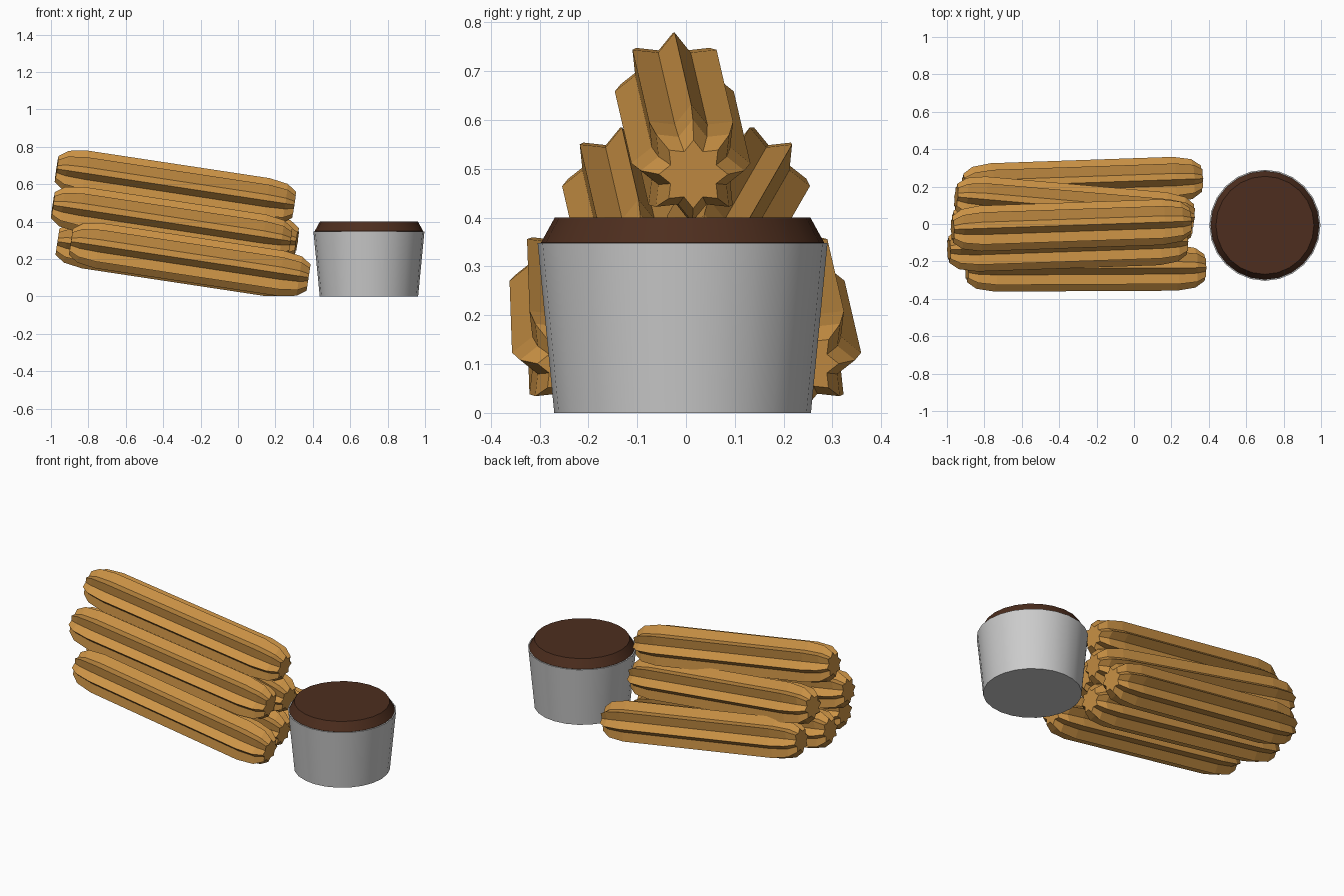
import bpy, bmesh, math
from mathutils import Matrix, Vector

if "Cube" in bpy.data.objects:
    bpy.data.objects.remove(bpy.data.objects["Cube"])


def material(name, rgb):
    m = bpy.data.materials.new(name)
    m.diffuse_color = (*rgb, 1)
    m.use_nodes = True
    m.node_tree.nodes["Principled BSDF"].inputs["Base Color"].default_value = m.diffuse_color
    return m


dough = material("fried_dough", (0.60, 0.29, 0.06))
chocolate = material("chocolate", (0.075, 0.027, 0.013))


def loft(name, rings, mat=None):
    """Skin a list of closed rings and cap both ends."""
    bm = bmesh.new()
    loops = [[bm.verts.new(p) for p in r] for r in rings]
    n = len(loops[0])
    for a, b in zip(loops, loops[1:]):
        for i in range(n):
            j = (i + 1) % n
            bm.faces.new((a[i], a[j], b[j], b[i]))
    bm.faces.new(loops[0][::-1])
    bm.faces.new(loops[-1])
    bmesh.ops.recalc_face_normals(bm, faces=bm.faces)
    me = bpy.data.meshes.new(name)
    bm.to_mesh(me)
    bm.free()
    ob = bpy.data.objects.new(name, me)
    bpy.context.collection.objects.link(ob)
    if mat:
        me.materials.append(mat)
    return ob


# Fluted pastry stick: eight-pointed star section with rounded ends
LENGTH, TIP, VALLEY, POINTS = 1.285, 0.122, 0.087, 8
END = [(0.0, 0.58), (0.05, 0.87), (0.15, 1.0)]  # distance from end, scale


def star(x, s):
    ring = []
    for i in range(POINTS * 2):
        r = s * (VALLEY if i % 2 else TIP)
        a = math.pi * i / POINTS
        ring.append((x, r * math.sin(a), r * math.cos(a)))
    return ring


def pastry(name, centre, yaw):
    h = LENGTH / 2
    rings = [star(-h + d, s) for d, s in END] + [star(h - d, s) for d, s in reversed(END)]
    ob = loft(name, rings, dough)
    ob.matrix_world = (Matrix.Translation(Vector(centre))
                       @ Matrix.Rotation(math.radians(yaw), 4, 'Z')
                       @ Matrix.Rotation(math.radians(8.6), 4, 'Y'))


# Stack of three, two and one
stack = [
    ("pastry_bottom_front", (-0.258, -0.237, 0.197), 0.3),
    ("pastry_bottom_middle", (-0.33, 0.0, 0.197), 0),
    ("pastry_bottom_back", (-0.275, 0.22, 0.197), 2),
    ("pastry_middle_front", (-0.355, -0.115, 0.391), 2),
    ("pastry_middle_back", (-0.318, 0.09, 0.391), -5),
    ("pastry_top", (-0.335, -0.007, 0.585), 2),
]
for item in stack:
    pastry(*item)


# Dipping cup and its chocolate filling
def circle(r, z, n=24):
    return [(0.70 + r * math.cos(2 * math.pi * i / n),
             -0.007 + r * math.sin(2 * math.pi * i / n), z) for i in range(n)]


cup = loft("dip_cup", [circle(0.290, 0.348), circle(0.297, 0.348),
                       circle(0.263, 0.0)])
dip = loft("chocolate_dip", [circle(0.252, 0.01), circle(0.290, 0.349),
                             circle(0.262, 0.40)], chocolate)
for ob in (cup, dip):
    bpy.ops.object.select_all(action='DESELECT')
    ob.select_set(True)
    bpy.context.view_layer.objects.active = ob
    bpy.ops.object.shade_smooth_by_angle(angle=math.radians(30))
